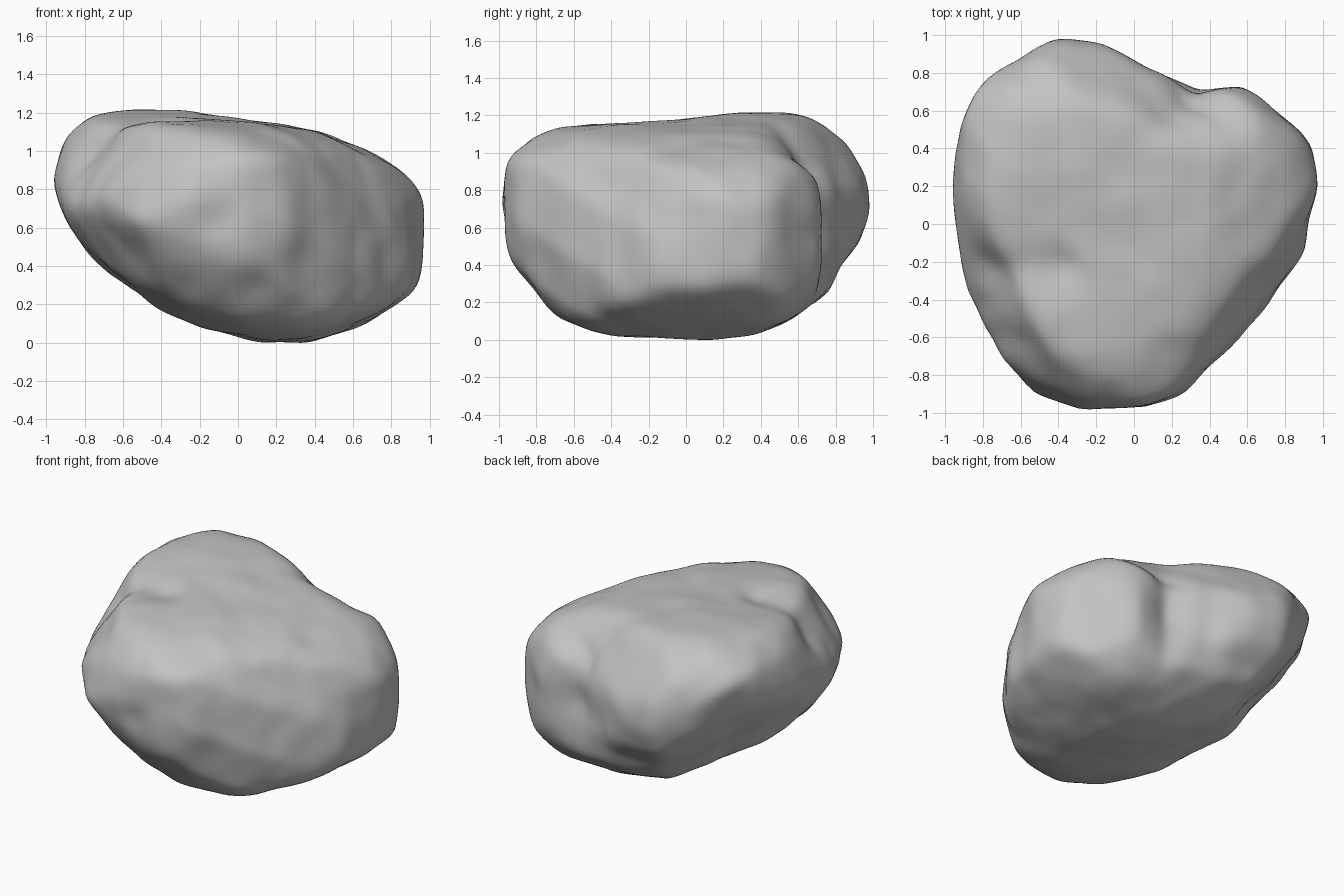
import bpy
import bmesh
import math
from mathutils import Vector, noise

cube = bpy.data.objects.get("Cube")
if cube:
    bpy.data.objects.remove(cube, do_unlink=True)

# Outlines of the boulder about its centre, each as (across, up)
CENTRE = Vector((0, 0, .62))
FRONT = [(-.97, .2), (-.97, .26), (-.9, .46), (-.77, .59), (-.6, .62), (-.3, .61),
         (0, .55), (.4, .49), (.66, .41), (.83, .33), (.96, .13), (.97, -.35), (.8, -.44),
         (.55, -.56), (.35, -.62), (.12, -.6), (-.2, -.53), (-.4, -.46), (-.58, -.34),
         (-.8, -.14), (-.9, .05)]
SIDE = [(-1, .13), (-.97, .33), (-.8, .48), (-.68, .52), (0, .56), (.3, .61), (.65, .62),
        (.82, .55), (.92, .45), (.99, .31), (.99, .08), (.92, -.09), (.8, -.22), (.75, -.35),
        (.6, -.48), (.4, -.56), (.15, -.62), (-.35, -.59), (-.7, -.51), (-.85, -.38),
        (-.93, -.22)]
PLAN = [(-.97, .3), (-.93, .52), (-.8, .8), (-.6, .87), (-.4, 1), (-.25, .99), (.1, .8),
        (.35, .71), (.57, .73), (.75, .62), (.95, .4), (.97, .2), (.88, -.15), (.65, -.5),
        (.42, -.78), (.27, -.91), (0, -.97), (-.27, -.99), (-.6, -.92), (-.72, -.75),
        (-.92, -.38), (-.94, 0)]
FRONT_CORNER = [(-.48, .8), (-.27, .86), (.03, .9), (.28, .8), (.52, .54), (.7, .37),
                (.85, .29), (.95, .07), (1, -.25), (.97, -.44), (.72, -.56), (.29, -.71),
                (-.08, -.77), (-.3, -.75), (-.48, -.65), (-.77, -.38), (-1.04, -.09),
                (-.98, .14), (-.84, .31), (-.67, .57)]
BACK_CORNER = [(-.2, .62), (.21, .66), (.7, .66), (.78, .57), (.94, .32), (1.03, .14),
               (.94, 0), (.7, -.29), (.46, -.45), (.08, -.55), (-.2, -.63), (-.51, -.59),
               (-.75, -.48), (-.94, -.27), (-1.01, .07), (-.95, .26), (-.75, .45)]
UNDERSIDE = [(-.57, .58), (-.18, .7), (.22, .67), (.58, .71), (.81, .65), (.95, .55),
             (1.11, .32), (1, .09), (.84, -.08), (.67, -.22), (.56, -.41), (.1, -.6),
             (-.56, -.67), (-.74, -.45), (-.82, -.17), (-.78, .14), (-.7, .26)]


def slanted(right, tilt):
    """Across and up axes of a plane turned to a corner and tilted."""
    right = Vector(right).normalized()
    away = Vector((-right.y, right.x, 0))
    return right, away * math.sin(tilt) + Vector((0, 0, math.cos(tilt)))


TILT = math.radians(25)
X, Y, Z = Vector((1, 0, 0)), Vector((0, 1, 0)), Vector((0, 0, 1))
PROFILES = [(FRONT, (X, Z)), (SIDE, (Y, Z)), (PLAN, (X, Y)),
            (FRONT_CORNER, slanted((1, 1, 0), TILT)),
            (BACK_CORNER, slanted((-1, -1, 0), TILT)),
            (UNDERSIDE, slanted((-1, 1, 0), -TILT))]

# Hollows (positive) and bulges (negative): position, radius, depth
DENTS = [((-.4, -.25, 1.15), .12, .05), ((-.6, -.24, 1.1), .14, .06),
         ((-.8, -.22, 1), .14, .05), ((.32, .72, .9), .15, .06),
         ((.2, .62, 1.08), .13, .04), ((.32, .74, .6), .16, .05),
         ((-.12, -.95, .65), .1, .03), ((-.6, -.75, .45), .15, .03),
         ((.1, -.85, .3), .12, .03), ((.8, .4, .75), .25, -.02)]


def reach(outline, a, b):
    """Distance at which the ray (a, b) leaves an outline."""
    best = 0
    for (px, py), (qx, qy) in zip(outline, outline[1:] + outline[:1]):
        ex, ey = qx - px, qy - py
        det = a * ey - b * ex
        if abs(det) < 1e-9:
            continue
        t = (px * ey - py * ex) / det
        s = (px * b - py * a) / det
        if 0 <= s <= 1:
            best = max(best, t)
    return best or 100


def rock_point(d):
    """Soft intersection of all the outlines, then hollows and grain."""
    power = 26
    r = sum(reach(outline, d.dot(across), d.dot(up)) ** -power
            for outline, (across, up) in PROFILES) ** (-1 / power)
    r *= 1.02
    p = CENTRE + d * r
    for spot, radius, depth in DENTS:
        gap = (p - Vector(spot)).length / radius
        r -= depth * math.exp(-gap * gap)
    r += .012 * noise.noise(p * 3) + .008 * noise.noise(p * 6)
    # Steep gullies running down the flanks
    flank = 1 - abs(d.z)
    r += .014 * flank * noise.noise(Vector((p.x * 7, p.y * 7, p.z * 2)))
    return CENTRE + d * r


# Boulder body
bm = bmesh.new()
bmesh.ops.create_icosphere(bm, subdivisions=6, radius=1)
for v in bm.verts:
    v.co = rock_point(v.co.normalized())
for _ in range(2):
    bmesh.ops.smooth_vert(bm, verts=bm.verts, factor=.5,
                          use_axis_x=True, use_axis_y=True, use_axis_z=True)

# Rest the boulder on the ground
lowest = min(v.co.z for v in bm.verts)
bmesh.ops.translate(bm, verts=bm.verts, vec=(0, 0, -lowest))

mesh = bpy.data.meshes.new("boulder")
bm.to_mesh(mesh)
bm.free()
boulder = bpy.data.objects.new("boulder", mesh)
bpy.context.collection.objects.link(boulder)

# Grey stone
stone = bpy.data.materials.new("grey_stone")
stone.use_nodes = True
colour = (.55, .55, .55, 1)
stone.diffuse_color = colour
shader = stone.node_tree.nodes["Principled BSDF"]
shader.inputs["Base Color"].default_value = colour
shader.inputs["Roughness"].default_value = .9
mesh.materials.append(stone)

bpy.ops.object.select_all(action="DESELECT")
boulder.select_set(True)
bpy.context.view_layer.objects.active = boulder
bpy.ops.object.shade_smooth_by_angle(angle=math.radians(40))
